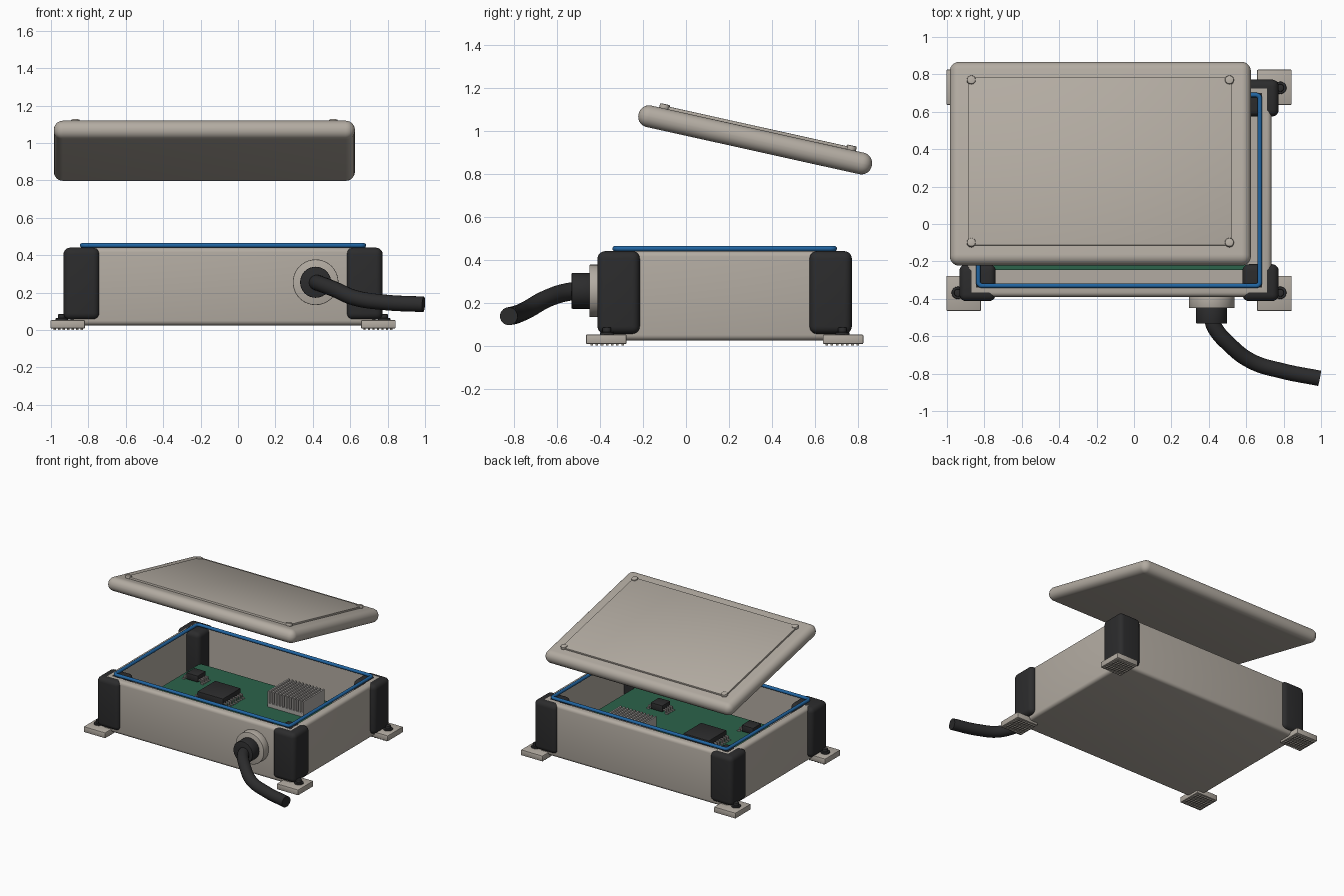
import bpy, bmesh, math
from mathutils import Matrix, Vector

if "Cube" in bpy.data.objects:
    bpy.data.objects.remove(bpy.data.objects["Cube"])

CX, CY = -0.08, 0.18          # centre of the enclosure


def material(name, rgb):
    m = bpy.data.materials.new(name)
    m.use_nodes = True
    m.diffuse_color = (*rgb, 1)
    m.node_tree.nodes["Principled BSDF"].inputs["Base Color"].default_value = (*rgb, 1)
    return m


BEIGE = material("warm_grey_shell", (0.45, 0.41, 0.36))
RUBBER = material("black_rubber", (0.025, 0.025, 0.026))
BLUE = material("blue_seal", (0.015, 0.13, 0.36))
GREEN = material("board_green", (0.025, 0.125, 0.07))
METAL = material("light_metal", (0.42, 0.40, 0.38))


def finish(name, bm, mat, matrix=Matrix()):
    mesh = bpy.data.meshes.new(name)
    bmesh.ops.recalc_face_normals(bm, faces=bm.faces)
    bm.to_mesh(mesh)
    bm.free()
    mesh.materials.append(mat)
    ob = bpy.data.objects.new(name, mesh)
    bpy.context.collection.objects.link(ob)
    ob.matrix_world = matrix
    smooth(ob)
    return ob


def smooth(ob):
    bpy.ops.object.select_all(action='DESELECT')
    ob.select_set(True)
    bpy.context.view_layer.objects.active = ob
    bpy.ops.object.shade_smooth_by_angle(angle=math.radians(35))


def add_box(bm, lo, hi):
    lo, hi = Vector(lo), Vector(hi)
    mat = Matrix.Translation((lo + hi) / 2) @ Matrix.Diagonal((*(hi - lo), 1))
    bmesh.ops.create_cube(bm, size=1, matrix=mat)


def boxes(name, spans, mat, bevel=0, segments=4, matrix=Matrix()):
    bm = bmesh.new()
    for lo, hi in spans:
        add_box(bm, lo, hi)
    if bevel:
        bmesh.ops.bevel(bm, geom=bm.edges[:], offset=bevel, segments=segments,
                        profile=0.5, affect='EDGES')
    return finish(name, bm, mat, matrix)


def cylinder(name, centre, radius, depth, mat, axis='Z', bevel=0.004, sides=40, matrix=Matrix()):
    bm = bmesh.new()
    turn = Matrix.Rotation(math.pi / 2, 4, 'X') if axis == 'Y' else Matrix()
    bmesh.ops.create_cone(bm, cap_ends=True, segments=sides, radius1=radius, radius2=radius,
                          depth=depth, matrix=Matrix.Translation(centre) @ turn)
    rims = [e for e in bm.edges if any(len(f.verts) > 4 for f in e.link_faces)]
    bmesh.ops.bevel(bm, geom=rims, offset=bevel, segments=2, profile=0.5, affect='EDGES')
    return finish(name, bm, mat, matrix)


def tube(name, points, radius, mat, closed=False):
    curve = bpy.data.curves.new(name, 'CURVE')
    curve.dimensions = '3D'
    curve.bevel_depth, curve.bevel_resolution = radius, 6
    curve.use_fill_caps = True
    spline = curve.splines.new('POLY' if closed else 'BEZIER')
    pts = spline.points if closed else spline.bezier_points
    pts.add(len(points) - 1)
    for p, co in zip(pts, points):
        if closed:
            p.co = (*co, 1)
        else:
            p.co = co
            p.handle_left_type = p.handle_right_type = 'AUTO'
    spline.use_cyclic_u = closed
    curve.materials.append(mat)
    ob = bpy.data.objects.new(name, curve)
    bpy.context.collection.objects.link(ob)
    bpy.ops.object.select_all(action='DESELECT')
    ob.select_set(True)
    bpy.context.view_layer.objects.active = ob
    bpy.ops.object.convert(target='MESH')
    smooth(bpy.context.object)


# Open case: rounded block with the top face inset and pushed down
bm = bmesh.new()
add_box(bm, (CX - 0.815, CY - 0.57, 0.025), (CX + 0.815, CY + 0.57, 0.44))
bmesh.ops.bevel(bm, geom=bm.edges[:], offset=0.025, segments=4, profile=0.5, affect='EDGES')
top = max(bm.faces, key=lambda f: (f.normal.z > 0.99) * f.calc_area())
bmesh.ops.inset_individual(bm, faces=[top], thickness=0.035)
bmesh.ops.inset_individual(bm, faces=[top], thickness=0.001)
bmesh.ops.translate(bm, verts=top.verts, vec=(0, 0, -0.37))
finish("case", bm, BEIGE)

# Corner bumpers, feet and foot screws
for sx, side in ((-1, "right"), (1, "left")):
    for sy, end in ((-1, "front"), (1, "back")):
        tag = f"{end}_{side}"

        def corner(x0, x1, y0, y1, z0, z1):
            xs = sorted((CX + sx * x0, CX + sx * x1))
            ys = sorted((CY + sy * y0, CY + sy * y1))
            return (xs[0], ys[0], z0), (xs[1], ys[1], z1)

        boxes("bumper_" + tag, [corner(0.66, 0.853, 0.395, 0.592, 0.055, 0.44)], RUBBER, 0.035, 5)
        boxes("foot_" + tag, [corner(0.738, 0.923, 0.457, 0.645, 0.008, 0.052)], BEIGE, 0.005, 2)
        teeth = [corner(0.75 + i * 0.024, 0.762 + i * 0.024, 0.469 + j * 0.024,
                        0.481 + j * 0.024, 0, 0.01) for i in range(7) for j in range(7)]
        boxes("foot_grip_" + tag, teeth, BEIGE)
        x, y = CX + sx * 0.862, CY + sy * 0.548
        cylinder("foot_washer_" + tag, (x, y, 0.056), 0.033, 0.014, RUBBER)
        cylinder("foot_screw_" + tag, (x, y, 0.07), 0.02, 0.03, RUBBER)

# Seal lying on the rim
gx, gy = 0.753, 0.51
ring = []
for k, (sx, sy) in enumerate(((1, 1), (-1, 1), (-1, -1), (1, -1))):
    for s in range(5):
        a = math.radians(90 * k + 22.5 * s)
        ring.append((CX + sx * (gx - 0.02) + 0.02 * math.cos(a),
                     CY + sy * (gy - 0.02) + 0.02 * math.sin(a), 0.452))
tube("seal", ring, 0.0125, BLUE, closed=True)

# Circuit board on posts
BZ = 0.2
boxes("circuit_board", [((-0.75, -0.245, BZ - 0.02), (0.595, 0.605, BZ))], GREEN)
for x in (-0.68, 0.52):
    for y in (-0.18, 0.54):
        cylinder("board_post", (x, y, 0.125), 0.025, 0.13, METAL, sides=16)

# Chips with leads on both sides
for name, x, y, half, high, leads in (("processor", -0.31, 0.21, 0.11, 0.065, 8),
                                      ("chip_back", -0.62, 0.37, 0.05, 0.06, 4),
                                      ("chip_front", -0.5, -0.09, 0.05, 0.06, 4),
                                      ("chip_side", 0.24, -0.03, 0.05, 0.06, 4)):
    boxes(name, [((x - half, y - half, BZ + 0.01), (x + half, y + half, BZ + high))], RUBBER, 0.004, 2)
    pins = []
    for i in range(leads):
        py = y - half + (i + 0.5) * 2 * half / leads
        for s in (-1, 1):
            for a, b, z0, z1 in ((0, 0.022, 0.022, 0.03), (0.018, 0.026, 0, 0.03), (0.02, 0.042, 0, 0.006)):
                xs = sorted((x + s * (half + a), x + s * (half + b)))
                pins.append(((xs[0], py - 0.006, BZ + z0), (xs[1], py + 0.006, BZ + z1)))
    boxes(name + "_leads", pins, METAL)

# Heat sink: base with a row of fins
fins = [((0.05, 0.29, BZ), (0.36, 0.55, BZ + 0.03))]
for i in range(11):
    x = 0.05 + i * 0.0297
    fins.append(((x, 0.29, BZ + 0.025), (x + 0.013, 0.55, BZ + 0.12)))
boxes("heat_sink", fins, METAL)

# Cable gland and cable
GX, GZ = 0.415, 0.255
cylinder("gland_flange", (GX, -0.415, GZ), 0.122, 0.07, BEIGE, 'Y')
cylinder("gland_nut", (GX, -0.485, GZ), 0.083, 0.095, RUBBER, 'Y')
tube("cable", [(GX, -0.5, GZ), (0.43, -0.55, 0.25), (0.51, -0.645, 0.22), (0.63, -0.735, 0.17),
               (0.79, -0.785, 0.147), (0.992, -0.825, 0.137)], 0.042, RUBBER)

# Raised, tilted lid with a thin top panel and corner lugs
tilt = Matrix.Translation((-0.18, 0.322, 0.958)) @ Matrix.Rotation(math.radians(-12.5), 4, 'X')
boxes("lid", [((-0.805, -0.556, -0.051), (0.805, 0.556, 0.051))], BEIGE, 0.049, 7, tilt)
boxes("lid_panel", [((-0.705, -0.46, 0.045), (0.705, 0.46, 0.064))], BEIGE, 0.003, 2, tilt)
for x in (-0.69, 0.69):
    for y in (-0.445, 0.445):
        cylinder("lid_lug", (x, y, 0.058), 0.024, 0.028, BEIGE, bevel=0.006, sides=16, matrix=tilt)
